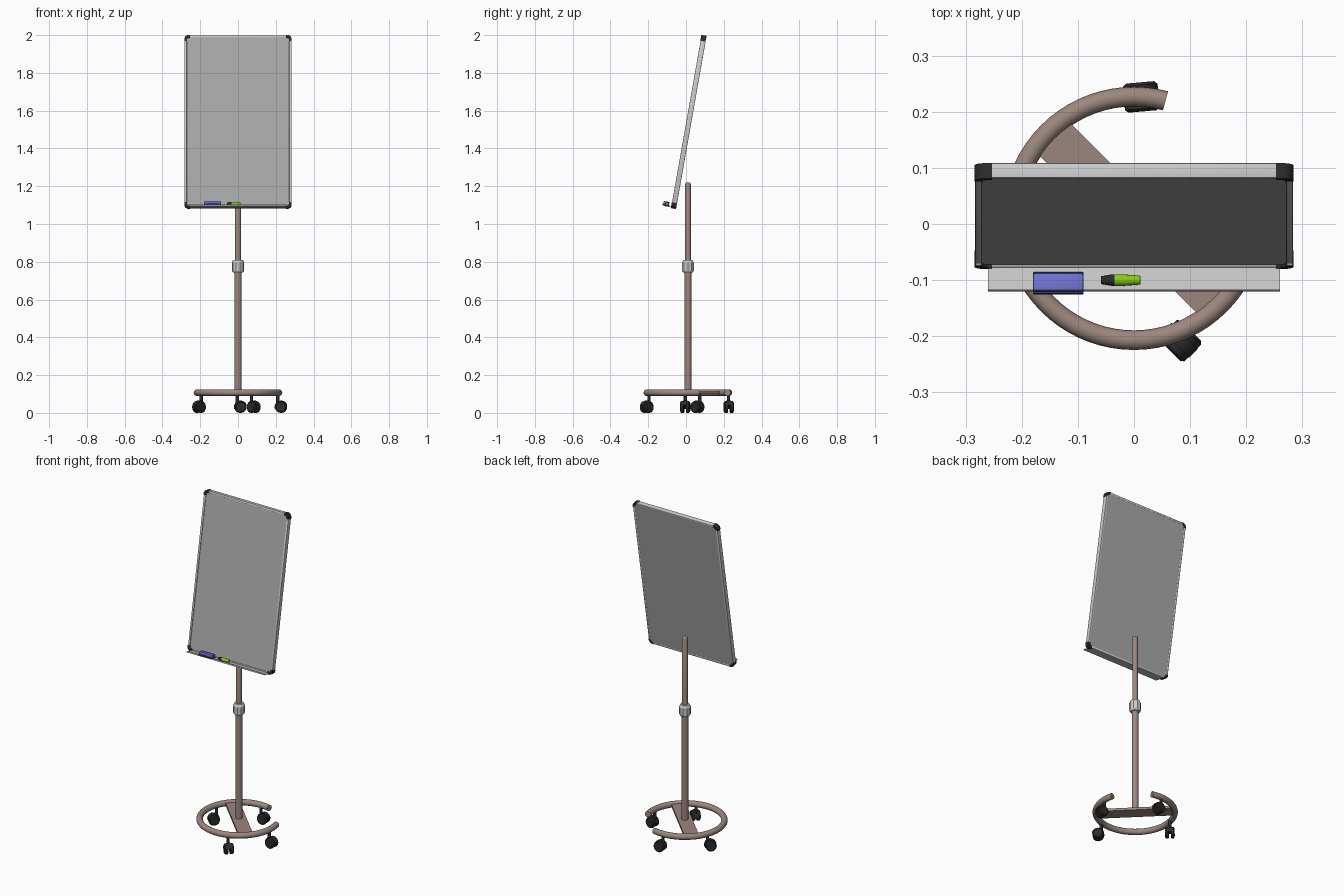
import bpy, bmesh
from math import sin, cos, pi, radians
from mathutils import Matrix, Vector

if "Cube" in bpy.data.objects:
    bpy.data.objects.remove(bpy.data.objects["Cube"])


def material(name, rgb):
    m = bpy.data.materials.new(name)
    m.diffuse_color = (*rgb, 1)
    m.use_nodes = True
    m.node_tree.nodes["Principled BSDF"].inputs["Base Color"].default_value = m.diffuse_color
    return m


BROWN = material("brown_metal", (0.33, 0.24, 0.21))
BLACK = material("black_plastic", (0.025, 0.025, 0.025))
DARK = material("dark_blue", (0.04, 0.04, 0.13))
BLUE = material("blue_felt", (0.16, 0.17, 0.62))
GREEN = material("green_plastic", (0.25, 0.6, 0.01))
PANEL = material("panel_grey", (0.4, 0.4, 0.4))
LIGHT = material("light_metal", (0.62, 0.62, 0.62))

# Frame of the tilted board
BOARD = Matrix.Translation((0, 0.015, 1.54)) @ Matrix.Rotation(radians(-10), 4, 'X')
W, H, T = 0.283, 0.464, 0.0135   # half sizes of the board
PY = 0.01                        # pole and ring centre in y


def finish(name, bm, mat=None, matrix=Matrix(), smooth=True):
    bmesh.ops.recalc_face_normals(bm, faces=bm.faces[:])
    bm.transform(matrix)
    me = bpy.data.meshes.new(name)
    bm.to_mesh(me)
    bm.free()
    ob = bpy.data.objects.new(name, me)
    bpy.context.collection.objects.link(ob)
    if mat:
        me.materials.append(mat)
    if smooth:
        bpy.ops.object.select_all(action='DESELECT')
        ob.select_set(True)
        bpy.context.view_layer.objects.active = ob
        bpy.ops.object.shade_smooth_by_angle(angle=radians(35))
    return ob


def box(name, lo, hi, mat=None, matrix=Matrix(), bevel=0):
    lo, hi = Vector(lo), Vector(hi)
    bm = bmesh.new()
    bmesh.ops.create_cube(bm, size=1, matrix=Matrix.Translation((lo + hi) / 2)
                          @ Matrix.Diagonal((*(hi - lo), 1)))
    if bevel:
        bmesh.ops.bevel(bm, geom=bm.edges[:], offset=bevel, segments=2,
                        profile=0.5, affect='EDGES')
    return finish(name, bm, mat, matrix)


def lathe(name, profile, mat=None, matrix=Matrix(), n=24, smooth=True):
    """Closed solid of revolution about local z from (radius, z) points."""
    bm = bmesh.new()
    rings = [[bm.verts.new((r * cos(2 * pi * i / n), r * sin(2 * pi * i / n), z))
              for i in range(n)] for r, z in profile]
    for a, b in zip(rings, rings[1:]):
        for i in range(n):
            j = (i + 1) % n
            bm.faces.new((a[i], a[j], b[j], b[i]))
    bm.faces.new(rings[0])
    bm.faces.new(rings[-1])
    return finish(name, bm, mat, matrix, smooth)


def prism(name, pts, y0, y1, mat=None, matrix=Matrix()):
    """Extrude an x-z outline along y."""
    bm = bmesh.new()
    f = bm.faces.new([bm.verts.new((x, y0, z)) for x, z in pts])
    ext = bmesh.ops.extrude_face_region(bm, geom=[f])
    bmesh.ops.translate(bm, vec=(0, y1 - y0, 0),
                        verts=[v for v in ext['geom'] if isinstance(v, bmesh.types.BMVert)])
    return finish(name, bm, mat, matrix)


def rounded(w, h, r, n=6):
    pts = []
    for k, (sx, sz) in enumerate(((1, 1), (-1, 1), (-1, -1), (1, -1))):
        for i in range(n + 1):
            a = pi / 2 * (k + i / n)
            pts.append((sx * (w - r) + r * cos(a), sz * (h - r) + r * sin(a)))
    return pts


# Board: panel, four rails and four corner caps
prism("writing_panel", rounded(W - 0.003, H - 0.003, 0.022), -T + 0.004, T - 0.001, PANEL, BOARD)
C, LIP = 0.025, 0.012
for s, side in ((-1, "left"), (1, "right")):
    x = sorted((s * W, s * (W - LIP)))
    box(side + "_rail", (x[0], -T, -H + C), (x[1], T, H - C), LIGHT, BOARD, 0.002)
for s, side in ((-1, "bottom"), (1, "top")):
    z = sorted((s * H, s * (H - LIP)))
    box(side + "_rail", (-W + C, -T, z[0]), (W - C, T, z[1]), LIGHT, BOARD, 0.002)
for sx in (-1, 1):
    for sz in (-1, 1):
        R, e = 0.024, 0.0015
        arc = [(R * cos(pi / 12 * i), R * sin(pi / 12 * i)) for i in range(7)]
        cx, cz = W + e - R, H + e - R
        outer = [(cx, H + e), (W + e, cz)]
        pts = [(cx + a, cz + b) for a, b in arc]
        pts += [(W - 0.03, H + e), (W - 0.03, H - LIP - e),
                (W - 0.021, H - LIP - e), (W - LIP - e, H - 0.021),
                (W - LIP - e, H - 0.03), (W + e, H - 0.03)]
        prism("corner_cap", [(sx * a, sz * b) for a, b in pts], -T - e, T - 0.0005, BLACK, BOARD)

# Pen tray with eraser and marker
box("pen_tray", (-0.26, -0.056, -0.461), (0.26, -T, -0.457), LIGHT, BOARD)
box("tray_lip", (-0.26, -0.056, -0.461), (0.26, -0.0535, -0.453), LIGHT, BOARD)
box("eraser_base", (-0.18, -0.062, -0.457), (-0.09, -0.023, -0.45), DARK, BOARD, 0.001)
box("eraser_body", (-0.18, -0.059, -0.45), (-0.09, -0.027, -0.435), BLUE, BOARD, 0.004)
along_x = BOARD @ Matrix.Translation((0, -0.038, -0.447)) @ Matrix.Rotation(pi / 2, 4, 'Y')
lathe("marker_cap", [(0.007, -0.059), (0.0105, -0.038), (0.0105, -0.035)], BLACK, along_x, 12)
lathe("marker_body", [(0.0105, -0.037), (0.0105, -0.02), (0.008, 0.011), (0.007, 0.012)],
      GREEN, along_x, 12)

# Telescopic pole
pole = Matrix.Translation((0, PY, 0))
lathe("lower_pole", [(0.0185, 0.1), (0.0185, 0.76)], BROWN, pole)
lathe("upper_pole", [(0.0155, 0.74), (0.0155, 1.212), (0.013, 1.217), (0.008, 1.22)], BROWN, pole)
lathe("height_collar", [(0.026, 0.742), (0.033, 0.752), (0.033, 0.796), (0.026, 0.81)],
      None, pole, 10, False)

# Open ring base: tube swept over 300 degrees, gap facing 45 degrees
bm = bmesh.new()
N, M, RR, TR = 60, 16, 0.217, 0.0175
loops = []
for i in range(N + 1):
    a = radians(75 + 300 * i / N)
    loops.append([bm.verts.new(((RR + TR * cos(2 * pi * j / M)) * cos(a),
                                (RR + TR * cos(2 * pi * j / M)) * sin(a),
                                0.107 + TR * sin(2 * pi * j / M))) for j in range(M)])
for a, b in zip(loops, loops[1:]):
    for j in range(M):
        k = (j + 1) % M
        bm.faces.new((a[j], a[k], b[k], b[j]))
bm.faces.new(loops[0])
bm.faces.new(loops[-1])
finish("base_ring", bm, BROWN, pole)
box("base_plate", (-0.215, -0.04, 0.099), (0.215, 0.04, 0.114), BROWN,
    pole @ Matrix.Rotation(radians(-45), 4, 'Z'))


# Twin-wheel casters: post position and rolling direction
def caster(x, y, heading):
    m = Matrix.Translation((x, y, 0)) @ Matrix.Rotation(radians(heading), 4, 'Z')
    lathe("caster_stem", [(0.009, 0.05), (0.009, 0.1)], BLACK, m, 12)
    r, off = 0.031, 0.017
    for s in (-1, 1):
        axle = m @ Matrix.Translation((off, 0, r)) @ Matrix.Rotation(-s * pi / 2, 4, 'X')
        lathe("caster_wheel", [(r - 0.002, 0.006), (r, 0.008), (r, 0.021), (r - 0.006, 0.026)],
              BLACK, axle, 20)
    hood = [(off + 0.034 * cos(radians(t)), r + 0.034 * sin(radians(t))) for t in range(20, 201, 15)]
    prism("caster_hood", hood, -0.011, 0.011, BLACK, m)


caster(-0.004, 0.225, 5)
caster(0.071, -0.196, -45)
caster(-0.195, 0.073, 228)
caster(0.211, -0.003, -5)
